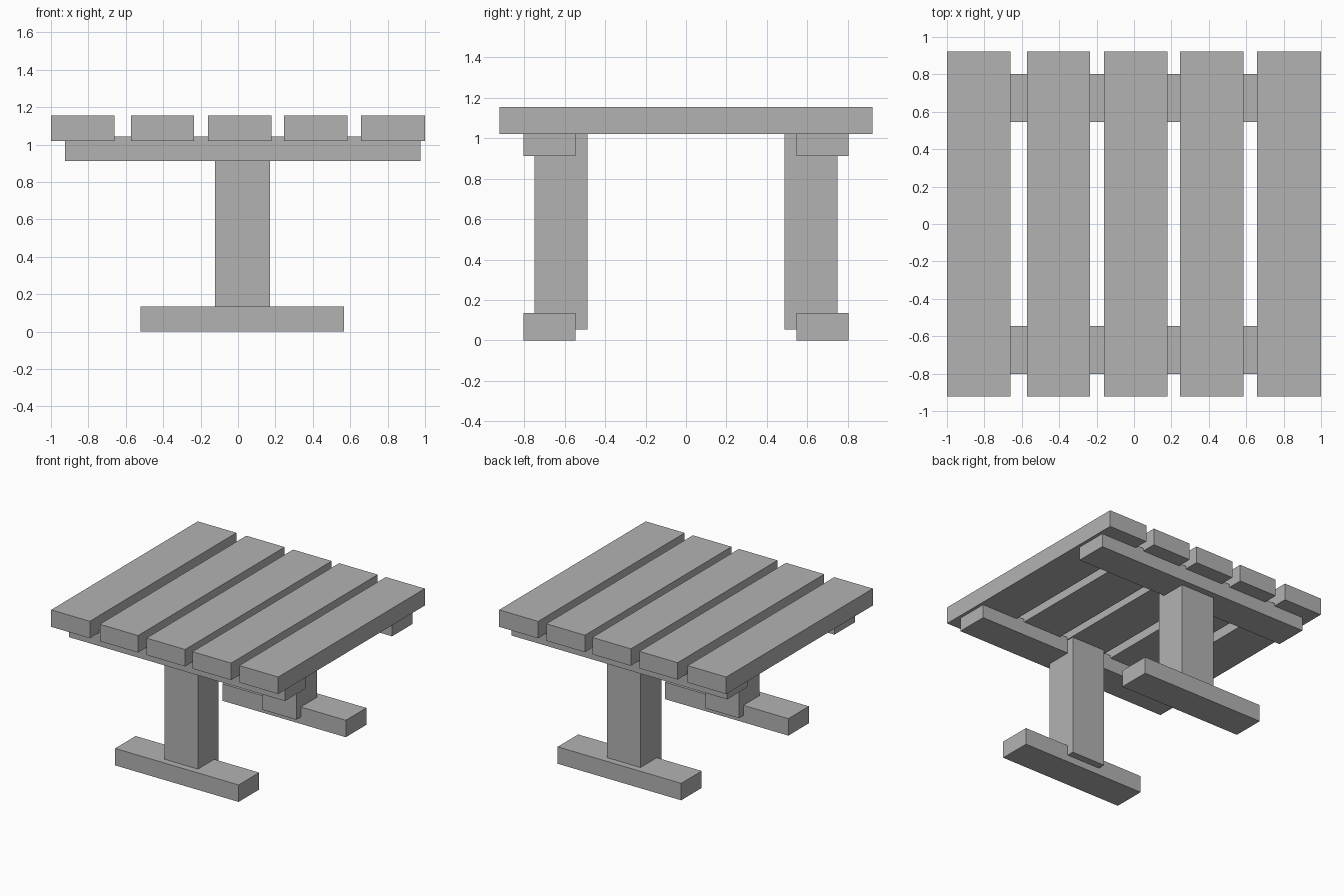
import bpy
import bmesh
from mathutils import Matrix, Vector

default_cube = bpy.data.objects.get("Cube")
if default_cube:
    bpy.data.objects.remove(default_cube, do_unlink=True)

# Single grey finish
GREY = (0.45, 0.45, 0.45, 1.0)
grey = bpy.data.materials.new("plain grey")
grey.use_nodes = True
grey.diffuse_color = GREY
grey.node_tree.nodes["Principled BSDF"].inputs["Base Color"].default_value = GREY


def board(name, x, y, z):
    """Box spanning the (low, high) range on each axis."""
    spans = (x, y, z)
    centre = Vector([(low + high) / 2 for low, high in spans])
    size = [high - low for low, high in spans]
    bm = bmesh.new()
    bmesh.ops.create_cube(bm, size=1, matrix=Matrix.Diagonal((*size, 1)))
    mesh = bpy.data.meshes.new(name)
    bm.to_mesh(mesh)
    bm.free()
    mesh.materials.append(grey)
    obj = bpy.data.objects.new(name, mesh)
    obj.location = centre
    bpy.context.collection.objects.link(obj)
    return obj


# Table top: five slats running front to back
slats = [(-1, -0.66), (-0.572, -0.235), (-0.16, 0.18), (0.245, 0.585), (0.657, 1)]
for number, x in enumerate(slats, 1):
    board(f"top_slat_{number}", x, (-0.922, 0.922), (1.02, 1.155))

# Trestles: a rail, a post on its inner side and a foot at each end
for end, side in (("front", -1), ("back", 1)):
    outer = sorted((side * 0.545, side * 0.803))
    inner = sorted((side * 0.488, side * 0.75))
    board(f"{end}_rail", (-0.925, 0.975), outer, (0.912, 1.042))
    board(f"{end}_leg", (-0.124, 0.172), inner, (0.055, 1.035))
    board(f"{end}_foot", (-0.52, 0.568), outer, (0, 0.135))
